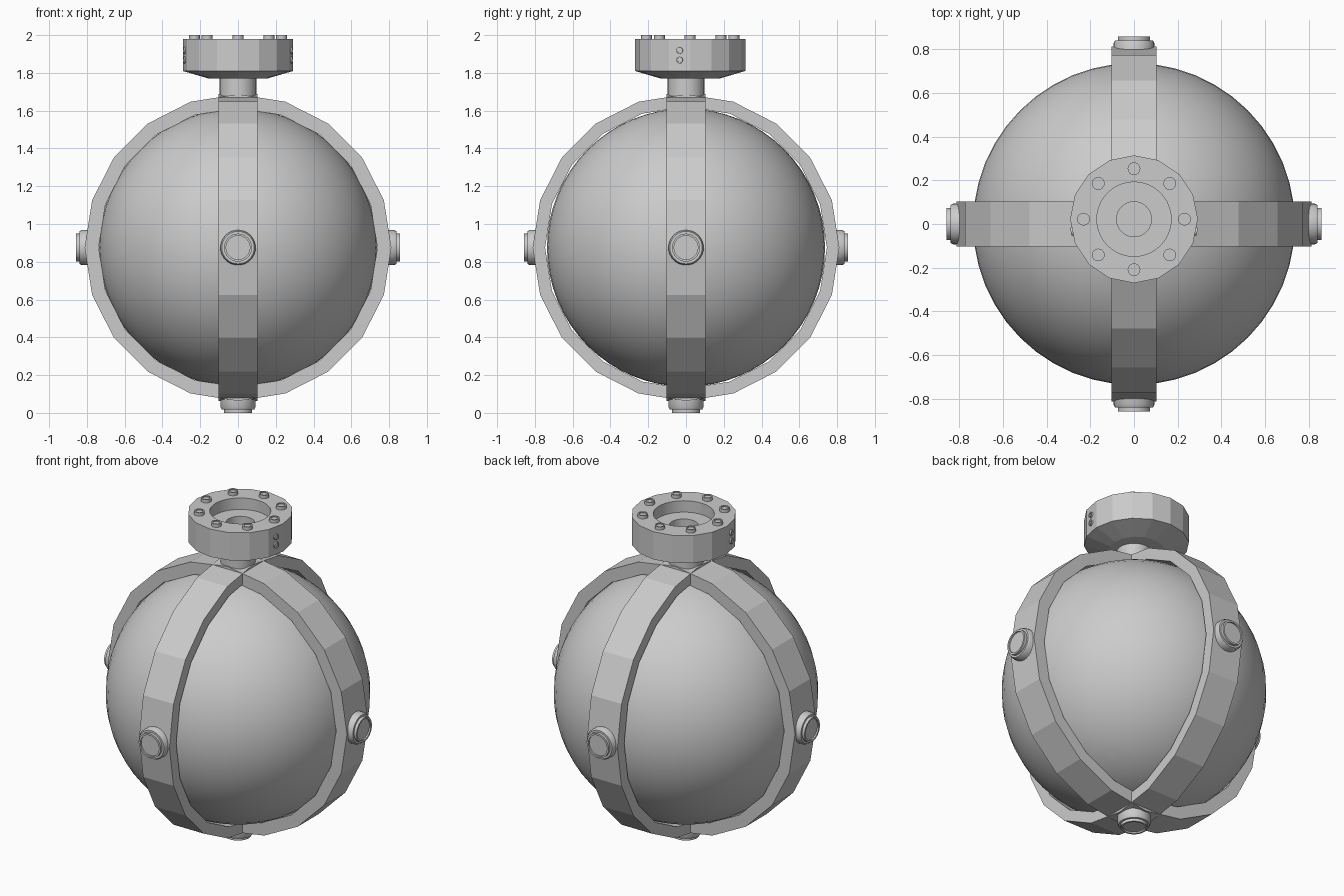
import bpy, bmesh
from math import pi, cos, sin, radians
from mathutils import Matrix, Vector

if "Cube" in bpy.data.objects:
    bpy.data.objects.remove(bpy.data.objects["Cube"])

CZ = 0.875      # tank centre height
FY = 0.022      # flange sits slightly behind the axis


def lathe(name, profile, sides, mat=Matrix(), closed=False, smooth=True):
    """Revolve (radius, height) points about local z, then place with mat."""
    bm = bmesh.new()
    rings = []
    for r, h in profile:
        if r == 0:
            rings.append([bm.verts.new((0, 0, h))] * sides)
        else:
            rings.append([bm.verts.new((r * cos(2 * pi * i / sides),
                                        r * sin(2 * pi * i / sides), h))
                          for i in range(sides)])
    pairs = list(zip(rings, rings[1:]))
    if closed:
        pairs.append((rings[-1], rings[0]))
    for a, b in pairs:
        for i in range(sides):
            j = (i + 1) % sides
            bm.faces.new(dict.fromkeys((a[i], a[j], b[j], b[i])))
    bmesh.ops.recalc_face_normals(bm, faces=bm.faces)
    bm.transform(mat)
    me = bpy.data.meshes.new(name)
    bm.to_mesh(me)
    bm.free()
    ob = bpy.data.objects.new(name, me)
    bpy.context.collection.objects.link(ob)
    bpy.ops.object.select_all(action='DESELECT')
    ob.select_set(True)
    bpy.context.view_layer.objects.active = ob
    if smooth:
        bpy.ops.object.shade_smooth_by_angle(angle=radians(30))
    return ob


def aim(direction, origin):
    """Matrix turning local z towards direction, at origin."""
    d = Vector(direction)
    return Matrix.Translation(origin) @ d.to_track_quat('Z', 'Y').to_matrix().to_4x4()


centre = Vector((0, 0, CZ))

# Spherical tank
bm = bmesh.new()
bmesh.ops.create_uvsphere(bm, u_segments=48, v_segments=32, radius=0.736)
bm.transform(Matrix.Translation(centre))
me = bpy.data.meshes.new("tank_sphere")
bm.to_mesh(me)
bm.free()
me.shade_smooth()
bpy.context.collection.objects.link(bpy.data.objects.new("tank_sphere", me))

# Two crossing low-poly bands
upright = Matrix.Rotation(pi / 2, 4, 'X')
for name, turn, inner in (("band_side_to_side", 0, 0.738),
                          ("band_front_to_back", pi / 2, 0.746)):
    lathe(name, [(inner, -0.103), (0.812, -0.103), (0.812, 0.103), (inner, 0.103)], 20,
          Matrix.Translation(centre) @ Matrix.Rotation(turn, 4, 'Z') @ upright,
          closed=True, smooth=False)

# Round bosses on the bands: four sides and the bottom
boss = [(0, 0.77), (0.093, 0.77), (0.093, 0.826), (0.086, 0.84), (0.074, 0.84),
        (0.074, 0.857), (0.063, 0.857), (0.063, 0.848), (0, 0.848)]
for name, d in (("right", (1, 0, 0)), ("left", (-1, 0, 0)), ("front", (0, -1, 0)),
                ("back", (0, 1, 0))):
    lathe("boss_" + name, boss, 32, aim(d, centre))
lathe("boss_bottom", [(r, h + 0.018) for r, h in boss], 32, aim((0, 0, -1), centre))

# Neck pipe
lathe("neck", [(0, 1.62), (0.097, 1.62), (0.097, 1.785), (0, 1.785)], 32)

# Flange with tapered underside, stepped bore cut from the top
at_flange = Matrix.Translation((0, FY, 0))
flange = lathe("flange", [(0, 1.77), (0.155, 1.77), (0.292, 1.81), (0.292, 1.98), (0, 1.98)],
               16, at_flange, smooth=False)
cutter = lathe("bore_cutter", [(0, 1.80), (0.08, 1.80), (0.08, 1.91), (0.17, 1.91),
                               (0.17, 2.05), (0, 2.05)], 40, at_flange)
cutter.hide_render = True
mod = flange.modifiers.new("bore", 'BOOLEAN')
mod.operation = 'DIFFERENCE'
mod.solver = 'EXACT'
mod.object = cutter
bpy.context.view_layer.objects.active = flange
bpy.ops.object.modifier_apply(modifier="bore")
bpy.data.objects.remove(cutter)

# Ring of bolts on the flange
bolt = [(0, -0.02), (0.029, -0.02), (0.029, 0.02), (0.021, 0.02), (0.021, 0.014), (0, 0.014)]
for i in range(8):
    a = i * pi / 4
    lathe(f"flange_bolt_{i + 1}", bolt, 16,
          Matrix.Translation((0.231 * cos(a), FY + 0.231 * sin(a), 1.98)))

# Pairs of small screws on both flange sides
screw = [(0, -0.02), (0.018, -0.02), (0.018, 0.008), (0.011, 0.008), (0.011, 0.003), (0, 0.003)]
for side in (-1, 1):
    for k, z in enumerate((1.868, 1.918)):
        lathe(f"side_screw_{'left' if side < 0 else 'right'}_{k + 1}", screw, 16,
              aim((side, -0.2, 0), (side * 0.281, -0.034, z)))
